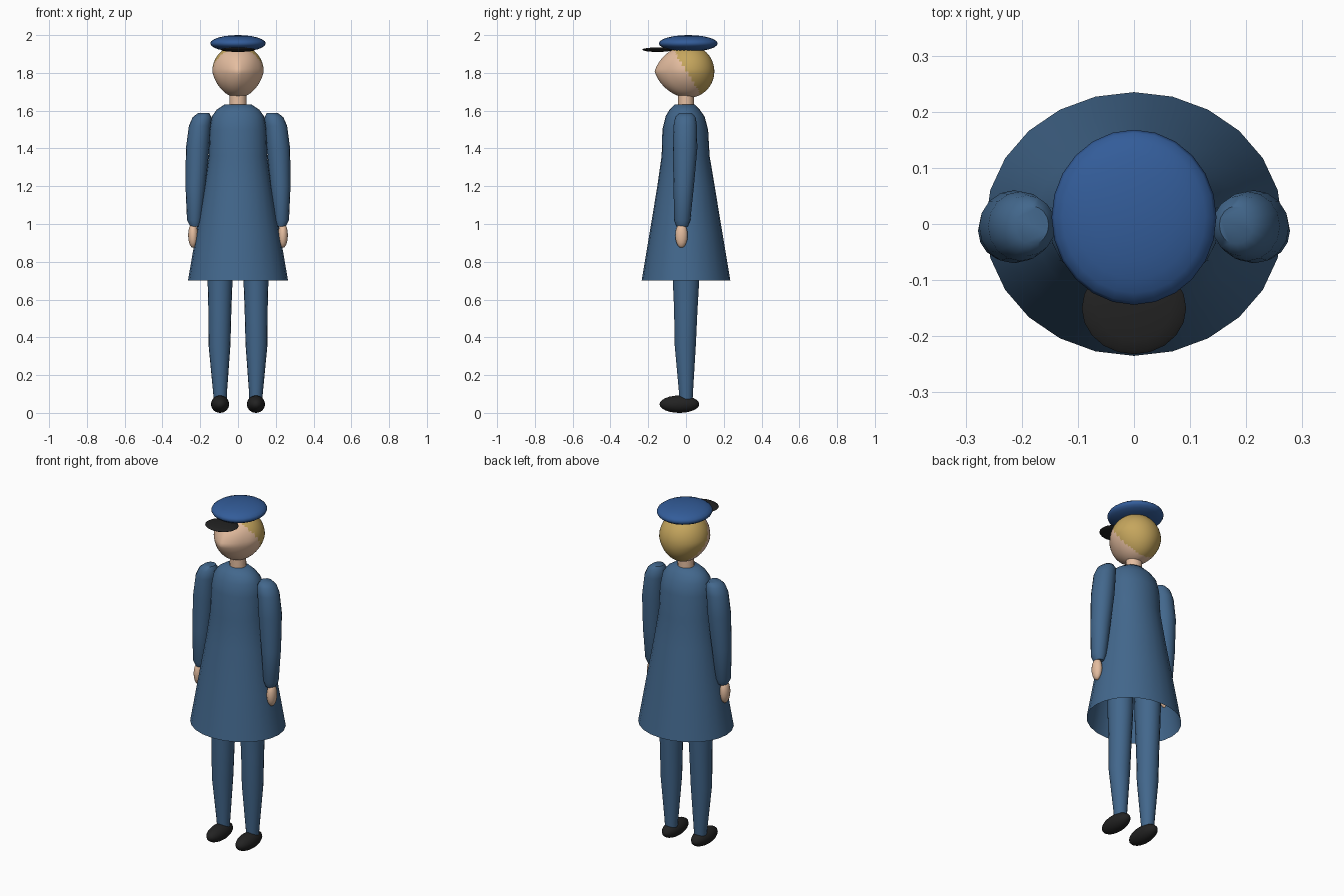
import bpy, bmesh, math

cube = bpy.data.objects.get("Cube")
if cube:
    bpy.data.objects.remove(cube, do_unlink=True)


def material(name, r, g, b):
    m = bpy.data.materials.new(name)
    m.use_nodes = True
    m.diffuse_color = (r, g, b, 1)
    bsdf = next(n for n in m.node_tree.nodes if n.type == 'BSDF_PRINCIPLED')
    bsdf.inputs["Base Color"].default_value = (r, g, b, 1)
    bsdf.inputs["Roughness"].default_value = 0.8
    return m


cloth = material("coat_blue", 0.055, 0.136, 0.263)
cap_blue = material("cap_blue", 0.033, 0.108, 0.32)
skin = material("skin", 0.78, 0.51, 0.35)
blond = material("blond_hair", 0.56, 0.38, 0.11)
black = material("black", 0.016, 0.016, 0.016)


def finish(name, bm, *mats, angle=50):
    bmesh.ops.recalc_face_normals(bm, faces=bm.faces)
    mesh = bpy.data.meshes.new(name)
    bm.to_mesh(mesh)
    bm.free()
    for m in mats:
        mesh.materials.append(m)
    ob = bpy.data.objects.new(name, mesh)
    bpy.context.collection.objects.link(ob)
    bpy.ops.object.select_all(action='DESELECT')
    ob.select_set(True)
    bpy.context.view_layer.objects.active = ob
    bpy.ops.object.shade_smooth_by_angle(angle=math.radians(angle))
    return ob


def loft(name, rings, mat, sides=20, side=1, caps=(True, True)):
    """Skin elliptical rings (z, centre x, centre y, radius x, radius y)."""
    bm = bmesh.new()
    loops = []
    for z, cx, cy, rx, ry in rings:
        turn = [math.tau * i / sides for i in range(sides)]
        loops.append([bm.verts.new((side * cx + rx * math.cos(a), cy + ry * math.sin(a), z))
                      for a in turn])
    for a, b in zip(loops, loops[1:]):
        for i in range(sides):
            j = (i + 1) % sides
            bm.faces.new((a[i], a[j], b[j], b[i]))
    for wanted, loop in zip(caps, (loops[0], loops[-1])):
        if wanted:
            bm.faces.new(loop)
    return finish(name, bm, mat)


def ball(name, centre, radii, mat, segments=20, rings=12):
    bm = bmesh.new()
    bmesh.ops.create_uvsphere(bm, u_segments=segments, v_segments=rings, radius=1)
    for v in bm.verts:
        v.co = [c + r * p for c, r, p in zip(centre, radii, v.co)]
    return finish(name, bm, mat)


# Flared coat, open at the hem
loft("coat", [
    (0.70, 0, 0, 0.265, 0.235),
    (0.95, 0, 0, 0.222, 0.193),
    (1.20, 0, 0, 0.178, 0.152),
    (1.36, 0, -0.002, 0.155, 0.127),
    (1.50, 0, -0.004, 0.150, 0.121),
    (1.57, 0, -0.005, 0.138, 0.103),
    (1.605, 0, -0.007, 0.113, 0.080),
    (1.632, 0, -0.007, 0.072, 0.054)], cloth, 24, caps=(False, True))

loft("neck", [(1.59, 0, 0, 0.046, 0.043), (1.71, 0, 0, 0.044, 0.042)], skin)

# Paired limbs
for label, s in (("left", 1), ("right", -1)):
    loft(label + "_sleeve", [
        (0.988, 0.228, -0.020, 0.026, 0.030),
        (1.02, 0.230, -0.020, 0.040, 0.043),
        (1.20, 0.225, -0.012, 0.053, 0.054),
        (1.40, 0.214, -0.005, 0.062, 0.065),
        (1.52, 0.202, -0.004, 0.058, 0.062),
        (1.565, 0.190, -0.003, 0.050, 0.054),
        (1.587, 0.182, -0.002, 0.030, 0.034)], cloth, 16, s)
    ball(label + "_hand", (s * 0.238, -0.024, 0.94), (0.026, 0.033, 0.066), skin, 16, 10)
    loft(label + "_leg", [
        (0.05, 0.094, 0, 0.034, 0.035),
        (0.10, 0.095, 0, 0.036, 0.037),
        (0.36, 0.098, -0.004, 0.058, 0.057),
        (0.55, 0.096, -0.001, 0.061, 0.063),
        (0.70, 0.095, 0, 0.066, 0.071),
        (0.88, 0.095, 0, 0.070, 0.076)], cloth, 18, s)
    ball(label + "_shoe", (s * 0.095, -0.035, 0.046), (0.048, 0.105, 0.046), black)

# Head with a tapered jaw and a wedge-shaped nose; hair is the rear part of it
head = bmesh.new()
bmesh.ops.create_uvsphere(head, u_segments=48, v_segments=32, radius=1)
for v in head.verts:
    x, y, z = v.co
    jaw = 1 - 0.18 * max(0, -z)
    nose = max(0, 1 - abs(x) / 0.75) * max(0, 1 - abs(z) / 0.95) if y < 0 else 0
    v.co = (0.136 * x * jaw, 0.012 + 0.138 * y - 0.04 * nose, 1.808 + 0.14 * z)
for f in head.faces:
    c = f.calc_center_median()
    f.material_index = int(c.y > -0.06 + 0.6 * (1.91 - c.z))
finish("head", head, skin, blond)

# Peaked cap
ball("cap", (0, 0.012, 1.956), (0.147, 0.156, 0.044), cap_blue, 24, 12)
ball("cap_visor", (0, -0.15, 1.923), (0.093, 0.082, 0.012), black, 20, 8)
